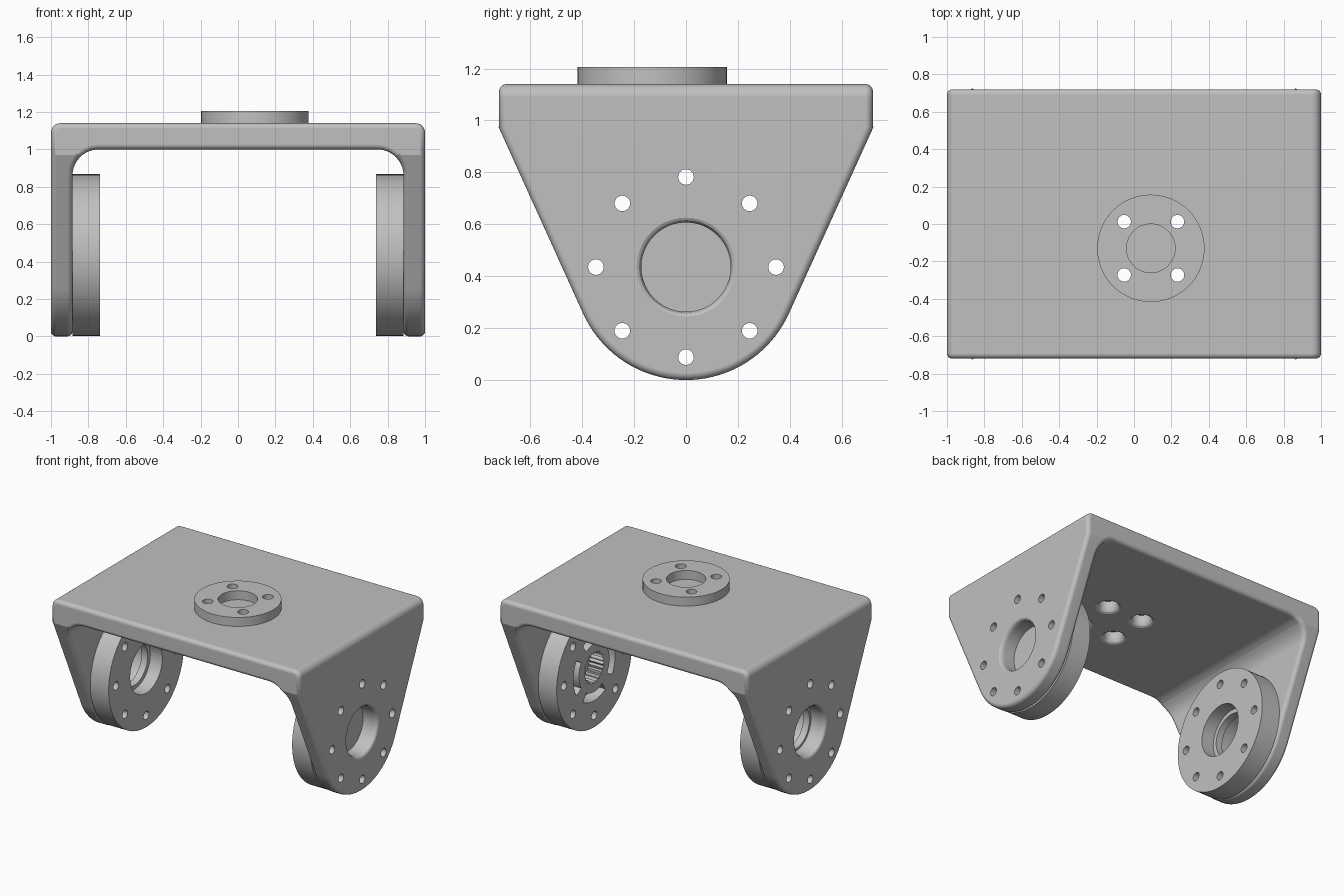
import bpy, bmesh
from math import sin, cos, pi, radians, atan2, acos, hypot

if "Cube" in bpy.data.objects:
    bpy.data.objects.remove(bpy.data.objects["Cube"])

grey = bpy.data.materials.new("plain grey")
grey.use_nodes = True
colour = (0.53, 0.53, 0.53, 1)
grey.diffuse_color = colour
grey.node_tree.nodes["Principled BSDF"].inputs["Base Color"].default_value = colour

PIVOT_Z = 0.435      # height of the pivot axis
ARM_R = 0.435        # rounded end of each arm
ARM_IN = 0.885       # inner face of each arm
PLATE_Z = 1.14       # top of the plate
PLATE_Y = 0.72       # half depth of the plate
SHOULDER_Z = 0.97    # where the arms begin to taper
FLANGE = (0.09, -0.13)


def arc(cx, cy, r, start, end, n):
    """Points on an arc, angles in degrees."""
    steps = [radians(start + (end - start) * i / n) for i in range(n + 1)]
    return [(cx + r * cos(a), cy + r * sin(a)) for a in steps]


def solid(name, rings, axis):
    """Closed solid through rings of (a, b, h), h measured along the axis."""
    place = {"x": lambda a, b, h: (h, a, b),
             "y": lambda a, b, h: (a, h, b),
             "z": lambda a, b, h: (a, b, h)}[axis]
    bm = bmesh.new()
    loops = [[bm.verts.new(place(*p)) for p in ring] for ring in rings]
    n = len(loops[0])
    for low, high in zip(loops, loops[1:]):
        for i in range(n):
            j = (i + 1) % n
            bm.faces.new((low[i], low[j], high[j], high[i]))
    bm.faces.new(loops[0][::-1])
    bm.faces.new(loops[-1])
    bmesh.ops.recalc_face_normals(bm, faces=bm.faces)
    mesh = bpy.data.meshes.new(name)
    bm.to_mesh(mesh)
    bm.free()
    mesh.materials.append(grey)
    obj = bpy.data.objects.new(name, mesh)
    bpy.context.collection.objects.link(obj)
    return obj


def prism(name, outline, h0, h1, axis):
    return solid(name, [[(a, b, h) for a, b in outline] for h in (h0, h1)], axis)


def lathe(name, profile, axis, centre, n=24):
    """Turned solid from (radius, height) pairs."""
    rings = [[(x, y, h) for x, y in arc(*centre, r, 0, 360, n)[:-1]] for r, h in profile]
    return solid(name, rings, axis)


def boolean(obj, cutter, operation="DIFFERENCE"):
    mod = obj.modifiers.new("cut", "BOOLEAN")
    mod.object = cutter
    mod.operation = operation
    mod.solver = "EXACT"


def finish(obj):
    """Apply the modifiers, drop the cutters and smooth the curved faces."""
    cutters = [m.object for m in obj.modifiers if m.type == "BOOLEAN"]
    bpy.context.view_layer.update()
    graph = bpy.context.evaluated_depsgraph_get()
    mesh = bpy.data.meshes.new_from_object(obj.evaluated_get(graph))
    obj.modifiers.clear()
    obj.data = mesh
    for c in cutters:
        bpy.data.objects.remove(c)
    bpy.ops.object.select_all(action="DESELECT")
    obj.select_set(True)
    bpy.context.view_layer.objects.active = obj
    bpy.ops.object.shade_smooth_by_angle(angle=radians(24))
    mod = obj.modifiers.new("clean shading", "WEIGHTED_NORMAL")
    mod.keep_sharp = True


def bolt_circle(obj, h0, h1):
    """Eight small holes around the pivot."""
    for y, z in arc(0, PIVOT_Z, 0.347, 0, 360, 8)[:-1]:
        boolean(obj, lathe("bolt_cutter", [(0.03, h0), (0.03, h1)], "x", (y, z)))


# U-shaped bracket: front outline trimmed by the tapered side outline
fillet = 0.14
corner = 0.05
right_half = ([(ARM_IN - fillet, 1.0)]
              + arc(ARM_IN - fillet, 1.0 - fillet, fillet, 90, 0, 10)[1:]
              + [(ARM_IN, -0.1), (1, -0.1)]
              + arc(1 - corner, PLATE_Z - corner, corner, 0, 90, 6))
u_outline = right_half + [(-x, z) for x, z in reversed(right_half)]
bracket = prism("bracket", u_outline, -0.8, 0.8, "y")

rise = SHOULDER_Z - PIVOT_Z
tangent = atan2(rise, PLATE_Y) - acos(ARM_R / hypot(PLATE_Y, rise))
t = tangent * 180 / pi
side = ([(PLATE_Y, 1.3), (PLATE_Y, SHOULDER_Z)]
        + arc(0, PIVOT_Z, ARM_R, t, -180 - t, 40)
        + [(-PLATE_Y, SHOULDER_Z), (-PLATE_Y, 1.3)])
boolean(bracket, prism("side_cutter", side, -1.2, 1.2, "x"), "INTERSECT")
bevel = bracket.modifiers.new("rounded edges", "BEVEL")
bevel.width = 0.028
bevel.segments = 5
bevel.limit_method = "ANGLE"
bevel.angle_limit = radians(40)
bevel.use_clamp_overlap = False

# Pivot recess with a rounded rim and the bolt holes in each arm
for s in (1, -1):
    rim = [(0.172, 0.8), (0.172, 0.97), (0.175, 0.985), (0.181, 0.995), (0.192, 1.001), (0.192, 1.1)]
    boolean(bracket, lathe("recess_cutter", [(r, s * h) for r, h in rim], "x", (0, PIVOT_Z), 48))
    bolt_circle(bracket, s * 0.8, s * 1.1)

# Counterbored screw holes below the top flange
screws = [(FLANGE[0] + i * 0.1425, FLANGE[1] + j * 0.1425) for i in (1, -1) for j in (1, -1)]
bore = [(0.09, 0.9), (0.09, 0.999), (0.075, 1.007), (0.066, 1.02), (0.062, 1.04),
        (0.062, 1.08), (0.036, 1.08), (0.036, 1.2)]
for c in screws:
    boolean(bracket, lathe("screw_cutter", bore, "z", c, 32))
finish(bracket)

# Round flange on the plate
flange = lathe("top_flange", [(0.287, PLATE_Z), (0.287, 1.205)], "z", FLANGE, 64)
boolean(flange, lathe("bore_cutter", [(0.13, 1.1), (0.13, 1.3)], "z", FLANGE, 48))
for c in screws:
    boolean(flange, lathe("screw_cutter", [(0.036, 1.1), (0.036, 1.3)], "z", c))
finish(flange)

# Round bosses on the inner faces of the arms
for name, s in (("left_boss", 1), ("right_boss", -1)):
    boss = lathe(name, [(0.432, s * 0.738), (0.432, s * ARM_IN)], "x", (0, PIVOT_Z), 80)
    bolt_circle(boss, s * 0.7, s * 0.95)
    if s > 0:
        # toothed drive socket, shaft hole and curved slots
        teeth = 24
        star = [(r * cos(a), PIVOT_Z + r * sin(a))
                for i in range(teeth)
                for r, a in ((0.115, 2 * pi * i / teeth), (0.1, 2 * pi * (i + 0.5) / teeth))]
        boolean(boss, prism("socket_cutter", star, 0.7, 0.85, "x"))
        boolean(boss, lathe("shaft_cutter", [(0.047, 0.8), (0.047, 0.95)], "x", (0, PIVOT_Z)))
        for k in range(4):
            a = 90 * k
            slot = (arc(0, PIVOT_Z, 0.24, a - 32, a + 32, 10)
                    + arc(0, PIVOT_Z, 0.175, a + 32, a - 32, 10))
            boolean(boss, prism("slot_cutter", slot, 0.7, 0.83, "x"))
    else:
        # stepped bearing seat
        seat = [(0.185, 0.7), (0.185, 0.835), (0.155, 0.835), (0.155, 0.95)]
        boolean(boss, lathe("seat_cutter", [(r, -h) for r, h in seat], "x", (0, PIVOT_Z), 48))
    finish(boss)
